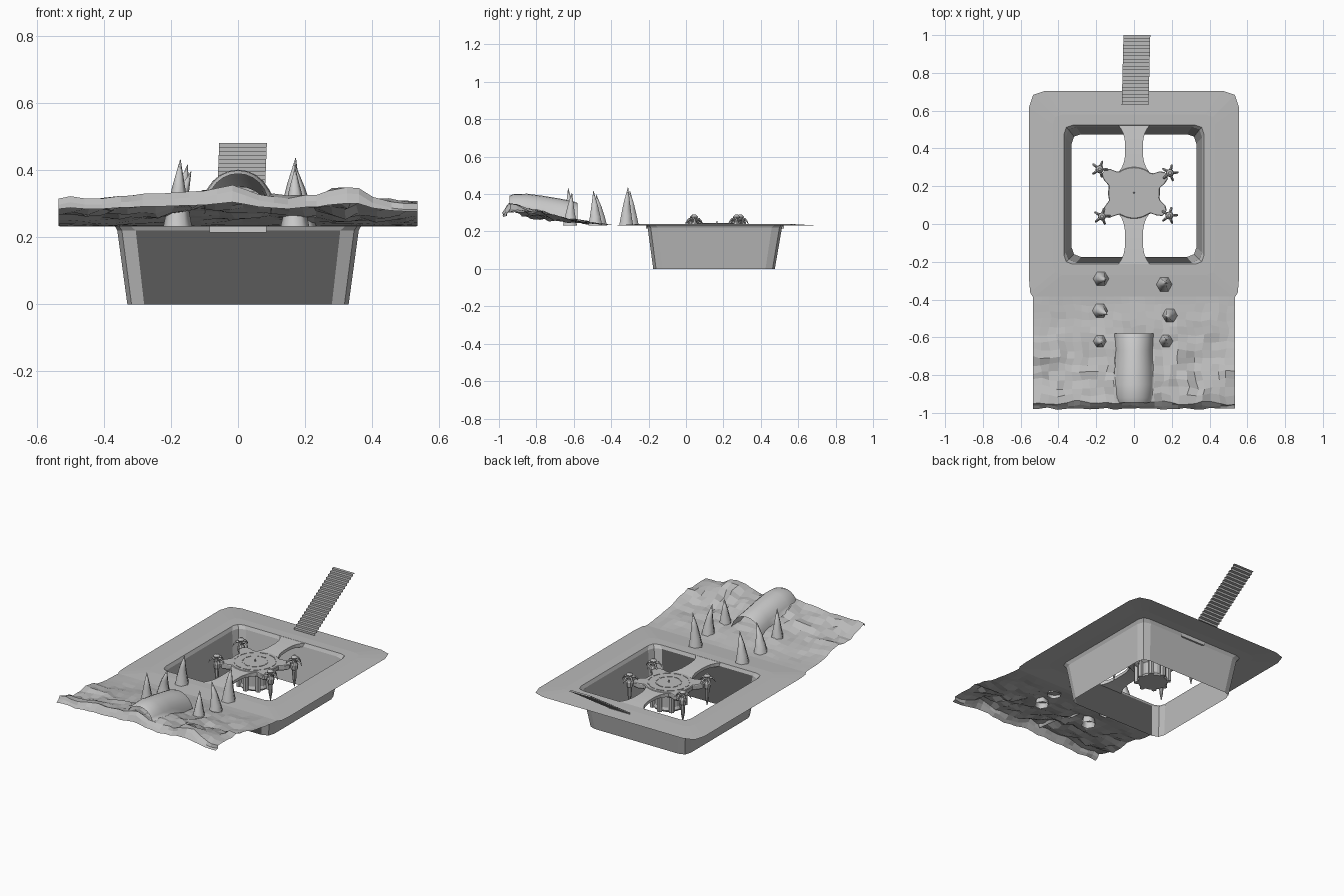
import bpy, math
from mathutils import Vector, noise

if "Cube" in bpy.data.objects:
    bpy.data.objects.remove(bpy.data.objects["Cube"])

CX, CY = 0.0, 0.165


def material(name, v):
    m = bpy.data.materials.new(name)
    m.diffuse_color = (v, v, v, 1)
    m.use_nodes = True
    m.node_tree.nodes["Principled BSDF"].inputs["Base Color"].default_value = m.diffuse_color
    return m


STONE = material("stone_grey", 0.5)
DARK = material("dark_grey", 0.12)


def loft(name, rings, cap_start=False, cap_end=False, closed=True, smooth=False, mat=None, skip=()):
    # join equal-length rings of points with quads
    n = len(rings[0])
    verts = [tuple(v) for r in rings for v in r]
    faces = []
    for i in range(len(rings) - 1):
        for j in range(n if closed else n - 1):
            k = (j + 1) % n
            if (i, j) not in skip:
                faces.append((i * n + j, i * n + k, (i + 1) * n + k, (i + 1) * n + j))
    if cap_start:
        faces.append(tuple(reversed(range(n))))
    if cap_end:
        faces.append(tuple((len(rings) - 1) * n + j for j in range(n)))
    me = bpy.data.meshes.new(name)
    me.from_pydata(verts, [], faces)
    me.update()
    if mat:
        me.materials.append(mat)
    for p in me.polygons:
        p.use_smooth = smooth
    ob = bpy.data.objects.new(name, me)
    bpy.context.collection.objects.link(ob)
    return ob


def circle(x, y, z, r, n=12):
    return [(x + r * math.cos(2 * math.pi * i / n), y + r * math.sin(2 * math.pi * i / n), z) for i in range(n)]


def lathe(name, x, y, profile, n=12, mat=STONE):
    return loft(name, [circle(x, y, z, r, n) for r, z in profile], True, True, mat=mat)


def outline(x, y0, y1, z, c, front=None):
    # rectangle with two-facet corners; front = (cx, cy) overrides the front corners
    fx, fy = front or (c, c)
    half = [(x - fx, y0), (x - fx * 0.25, y0 + fy * 0.3), (x, y0 + fy),
            (x, y1 - c), (x - c * 0.25, y1 - c * 0.25), (x - c, y1)]
    return [(a, b, z) for a, b in half] + [(-a, b, z) for a, b in reversed(half)]


# rim and tapering open pit, with a dark front wall
pit = [outline(0.36, -0.205, 0.513, 0.22, 0.055), outline(0.33, -0.175, 0.475, 0.0, 0.05)]
loft("rim_and_pit", [
    outline(0.555, -0.39, 0.705, 0.232, 0.085, (0.022, 0.09)),
    outline(0.43, -0.27, 0.58, 0.239, 0.05),
    outline(0.37, -0.213, 0.523, 0.239, 0.045)] + pit, mat=STONE, skip={(3, 11)})
loft("pit_front_wall", [[r[11], r[0]] for r in pit], closed=False, mat=DARK)


# rocky ground rising to the front, with a turned-down lip
def ground_z(x, y):
    t = max(0.0, min(1.0, (-0.39 - y) / 0.55))
    n = noise.noise(Vector((x * 6, y * 6, 1.7))) + 0.8 * noise.noise(Vector((x * 15, y * 15, 4.2)))
    hump = 0.035 * math.exp(-(x / 0.22) ** 2)
    return max(0.228, 0.234 + t ** 1.3 * (0.08 + hump) + n * 0.035 * min(1, t * 1.5))


rows = []
for j in range(15):
    y = -0.385 - 0.56 * j / 14
    row = []
    for i in range(26):
        x = -0.535 + 1.07 * i / 25
        q = Vector((x * 11, y * 11, 8))
        e = noise.noise(q) * 0.03 if j else 0
        f = noise.noise(q + Vector((0, 0, 9))) * 0.025 if 0 < i < 25 else 0
        row.append((x + f, y + e * 0.7, ground_z(x, y)))
    rows.append(row)
edge = rows[14]
rows.append([(x, -0.962 + 0.012 * noise.noise(Vector((x * 16, 0, 2))), z - 0.018) for x, y, z in edge])
rows.append([(x, -0.978 + 0.012 * noise.noise(Vector((x * 16, 0, 5))), 0.287 + (z - 0.32) * 0.5) for x, y, z in edge])
loft("rocky_ground", rows, closed=False, mat=STONE)

# arched tunnel shell, resting on the ground
arches = []
for y, r, top in [(-0.945, 0.09, 0.39), (-0.92, 0.10, 0.4), (-0.85, 0.107, 0.402),
                  (-0.76, 0.103, 0.39), (-0.67, 0.098, 0.375), (-0.60, 0.102, 0.36), (-0.58, 0.102, 0.352)]:
    base = 0.25 + 0.048 * (-0.58 - y) / 0.365
    arches.append([(-r * math.cos(math.pi * k / 12), y,
                    max(base + (top - base) * math.sin(math.pi * k / 12), ground_z(0.1, y)))
                   for k in range(13)])
loft("tunnel", arches, closed=False, smooth=True)

# leaning stone fangs
for x, y, z0, h, dx, dy in [(-0.175, -0.29, 0.232, 0.185, 0.025, -0.01), (0.16, -0.32, 0.232, 0.205, 0.012, 0.01),
                            (-0.18, -0.46, 0.232, 0.165, 0.04, -0.02), (0.19, -0.485, 0.232, 0.185, -0.02, -0.01),
                            (-0.18, -0.62, 0.232, 0.20, 0.008, -0.01), (0.17, -0.62, 0.232, 0.175, 0.0, 0.01)]:
    rings = [circle(x + dx * t * t, y + dy * t * t, z0 + h * t, r, 6)
             for t, r in [(0, 0.043), (0.25, 0.033), (0.6, 0.019), (1, 0.001)]]
    loft("fang", rings, cap_end=True, smooth=True)

# staircase ribbon of treads and risers
steps, pts = 20, []
for i in range(steps):
    y, z = 0.63 + 0.37 * i / steps, 0.24 + 0.242 * i / steps
    pts += [(y, z), (y, z + 0.242 / steps)]
pts.append((1.0, 0.482))
loft("staircase", [[(-0.065 + (y - 0.63) * 0.025, y, z), (0.077 + (y - 0.63) * 0.025, y, z)] for y, z in pts],
     closed=False, mat=STONE)

# two flared bridges
for name, y0, y1 in [("front_bridge", -0.215, 0.06), ("back_bridge", 0.525, 0.27)]:
    rings = []
    for k in range(11):
        t = k / 10
        w = 0.047 + 0.038 * abs(2 * t - 1) ** 3
        y = y0 + (y1 - y0) * t
        bow = 0.008 * math.sin(math.pi * t)
        rings.append([(-w, y, 0.238 + bow * 0.3), (w, y, 0.238 + bow * 0.3), (w, y, 0.215 + bow), (-w, y, 0.215 + bow)])
    if y0 > y1:
        rings.reverse()
    loft(name, [r[::-1] for r in rings], True, True)

# central platform with four arms
posts = [(0.19, 0.27), (-0.182, 0.29), (-0.17, 0.04), (0.187, 0.045)]
angles = [math.atan2(y - CY, x - CX) for x, y in posts]


def star(z, s):
    out = []
    for i in range(64):
        a = 2 * math.pi * i / 64
        d = min(abs(math.remainder(a - b, 2 * math.pi)) for b in angles)
        r = (0.137 + 0.06 * math.exp(-(d / 0.24) ** 4)) * s
        out.append((CX + r * math.cos(a), CY + r * math.sin(a), z))
    return out


loft("platform", [star(0.21, 0.95), star(0.218, 1), star(0.238, 1), star(0.242, 0.97)], True, True, mat=STONE)
lathe("platform_hub", CX, CY, [(0.085, 0.1), (0.09, 0.11), (0.082, 0.125), (0.082, 0.19), (0.11, 0.212)], 16)
for i in range(8):
    a = math.pi / 4 * i
    lathe("hub_column", CX + 0.09 * math.cos(a), CY + 0.09 * math.sin(a), [(0.016, 0.1), (0.016, 0.212)], 6)
lathe("platform_boss", CX, CY, [(0.005, 0.24), (0.002, 0.257)], 6)

# broken raised rings on the platform
for r, n in [(0.07, 10), (0.115, 12)]:
    for i in range(n):
        rings = []
        for k in range(4):
            a = 2 * math.pi * (i + 0.7 * k / 3) / n
            c, s = math.cos(a), math.sin(a)
            rings.append([(CX + q * c, CY + q * s, z) for q, z in
                          [(r - 0.003, 0.238), (r + 0.003, 0.238), (r + 0.003, 0.2445), (r - 0.003, 0.2445)]])
        loft("ring_segment", [q[::-1] for q in rings], True, True, mat=STONE)

# hanging posts with clawed tops
for x, y in posts:
    lathe("post", x, y, [(0.002, 0.10), (0.011, 0.15), (0.013, 0.2), (0.02, 0.21), (0.022, 0.235),
                         (0.013, 0.25), (0.016, 0.27), (0.02, 0.278), (0.008, 0.29)], 8)
    for i in range(5):
        a = 2 * math.pi * i / 5 + x * 7
        side = Vector((-math.sin(a), math.cos(a), 0))
        rings = []
        for r, z, w in [(0.008, 0.262, 0.008), (0.028, 0.266, 0.007), (0.042, 0.25, 0.006), (0.047, 0.236, 0.002)]:
            c = Vector((x + r * math.cos(a), y + r * math.sin(a), z))
            up = Vector((0, 0, w))
            rings.append([c + side * w, c + up, c - side * w, c - up])
        loft("post_claw", rings, True, True, mat=STONE)
